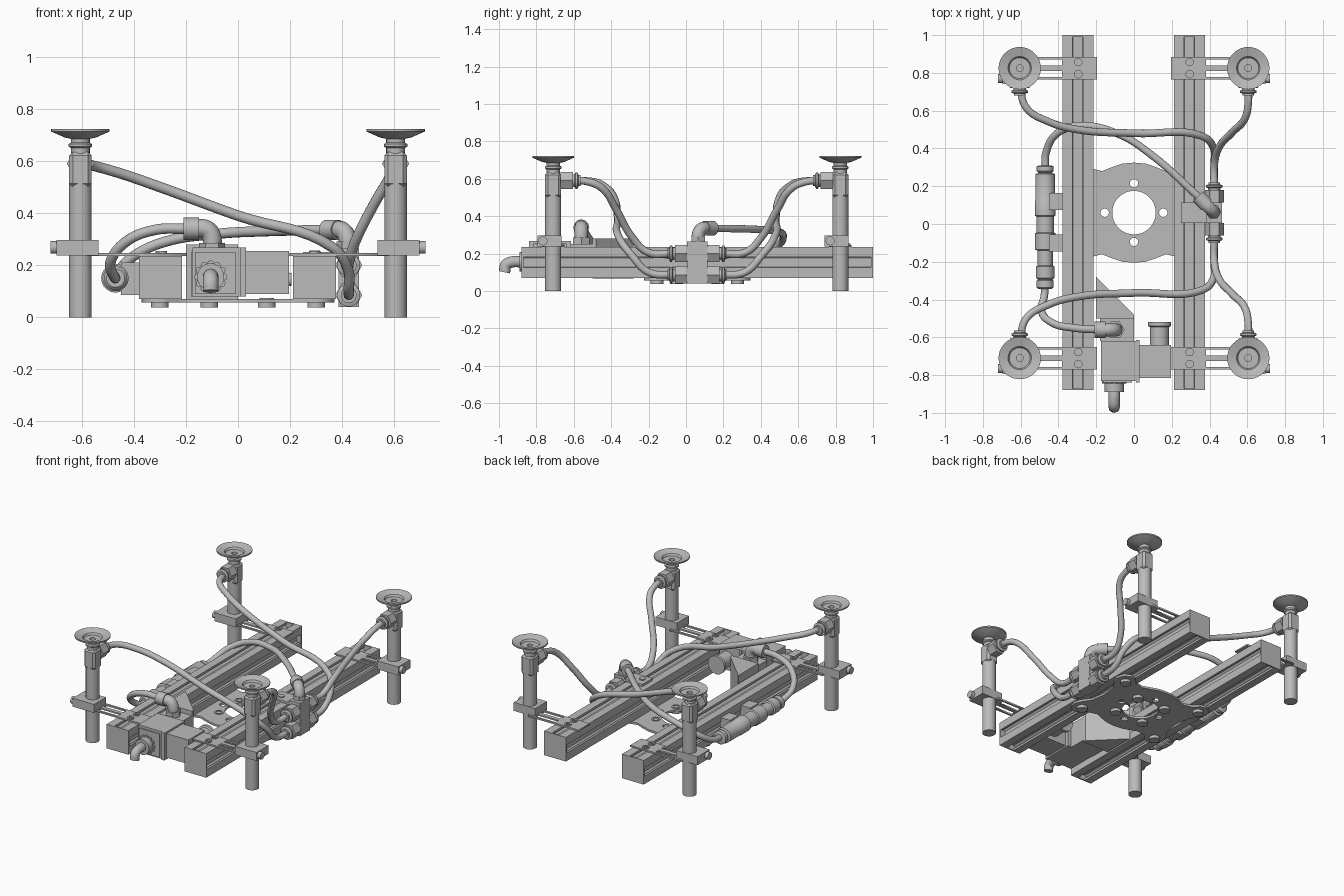
import bpy, bmesh, math
from mathutils import Vector, Matrix

if "Cube" in bpy.data.objects:
    bpy.data.objects.remove(bpy.data.objects["Cube"], do_unlink=True)

GREY = (0.5, 0.5, 0.5, 1)
mat = bpy.data.materials.new("plain_grey")
mat.use_nodes = True
mat.diffuse_color = GREY
mat.node_tree.nodes["Principled BSDF"].inputs["Base Color"].default_value = GREY


def finish(name, bm, smooth=False):
    bmesh.ops.recalc_face_normals(bm, faces=bm.faces)
    me = bpy.data.meshes.new(name)
    bm.to_mesh(me)
    bm.free()
    ob = bpy.data.objects.new(name, me)
    bpy.context.collection.objects.link(ob)
    me.materials.append(mat)
    if smooth:
        select(ob)
        bpy.ops.object.shade_smooth_by_angle(angle=math.radians(35))
    return ob


def select(ob):
    bpy.ops.object.select_all(action='DESELECT')
    ob.select_set(True)
    bpy.context.view_layer.objects.active = ob


def box(name, x, y, z, bevel=0):
    bm = bmesh.new()
    bmesh.ops.create_cube(bm, size=1)
    for v in bm.verts:
        v.co = [lo + (c + 0.5) * (hi - lo) for c, (lo, hi) in zip(v.co, (x, y, z))]
    if bevel:
        bmesh.ops.bevel(bm, geom=bm.edges[:], offset=bevel, segments=1, affect='EDGES')
    return finish(name, bm)


def lathe(name, origin, axis, profile, sides=32):
    """Spin (radius, distance) pairs round an axis through origin."""
    bm = bmesh.new()
    rings = []
    for r, h in profile:
        if r == 0:
            rings.append([bm.verts.new((0, 0, h))] * sides)
        else:
            rings.append([bm.verts.new((r * math.cos(a), r * math.sin(a), h))
                          for a in (math.tau * i / sides for i in range(sides))])
    for a, b in zip(rings, rings[1:]):
        for i in range(sides):
            j = (i + 1) % sides
            bm.faces.new(list(dict.fromkeys((a[i], a[j], b[j], b[i]))))
    turn = Vector((0, 0, 1)).rotation_difference(Vector(axis)).to_matrix().to_4x4()
    bm.transform(Matrix.Translation(origin) @ turn)
    return finish(name, bm, sides > 8)


def cyl(name, origin, axis, r, length, sides=32):
    return lathe(name, origin, axis, [(0, 0), (r, 0), (r, length), (0, length)], sides)


def to_mesh(ob):
    ob.data.materials.append(mat)
    select(ob)
    bpy.ops.object.convert(target='MESH')
    return bpy.context.object


def hose(name, points, r=0.02):
    cu = bpy.data.curves.new(name, 'CURVE')
    cu.dimensions = '3D'
    cu.bevel_depth, cu.bevel_resolution, cu.resolution_u = r, 4, 8
    cu.use_fill_caps = True
    sp = cu.splines.new('BEZIER')
    sp.bezier_points.add(len(points) - 1)
    for p, co in zip(sp.bezier_points, points):
        p.co = co
        p.handle_left_type = p.handle_right_type = 'AUTO'
    ob = bpy.data.objects.new(name, cu)
    bpy.context.collection.objects.link(ob)
    ob = to_mesh(ob)
    bpy.ops.object.shade_smooth_by_angle(angle=math.radians(40))


def flat_plate(name, loops, z, thick):
    """Filled sheet: first loop is the outline, the rest are holes."""
    cu = bpy.data.curves.new(name, 'CURVE')
    cu.dimensions, cu.fill_mode, cu.extrude = '2D', 'BOTH', thick / 2
    for loop in loops:
        sp = cu.splines.new('POLY')
        sp.points.add(len(loop) - 1)
        for p, (x, y) in zip(sp.points, loop):
            p.co = (x, y, 0, 1)
        sp.use_cyclic_u = True
    ob = bpy.data.objects.new(name, cu)
    ob.location.z = z + thick / 2
    bpy.context.collection.objects.link(ob)
    to_mesh(ob)


def circle(x, y, r, n=24):
    return [(x + r * math.cos(math.tau * i / n), y + r * math.sin(math.tau * i / n)) for i in range(n)]


def rect(x0, x1, y0, y1):
    return [(x0, y0), (x1, y0), (x1, y1), (x0, y1)]


def port(name, origin, axis, s=1):
    """Hex nut with a collar for a hose."""
    o, a = Vector(origin), Vector(axis)
    cyl(name + "_nut", o, a, 0.052 * s, 0.065 * s, 6)
    lathe(name + "_collar", o, a, [(0, 0), (0.03, 0.05), (0.034, 0.075), (0.044, 0.08),
                                   (0.044, 0.09), (0.03, 0.095), (0.03, 0.105), (0, 0.105)])


# Slotted rails with end caps
H, S, T, D = 0.0825, 0.028, 0.05, 0.035
quarter = [(H, -H), (H, -S), (H - 0.015, -S), (H - 0.015, -T), (H - D, -T / 2),
           (H - D, T / 2), (H - 0.015, T), (H - 0.015, S), (H, S)]
for side, cx in (("right", -0.297), ("left", 0.293)):
    bm = bmesh.new()
    pts = []
    for k in range(4):
        c, s = round(math.cos(k * math.pi / 2)), round(math.sin(k * math.pi / 2))
        pts += [(cx + c * u - s * v, 0.1525 + s * u + c * v) for u, v in quarter]
    f = bm.faces.new([bm.verts.new((x, -0.875, z)) for x, z in pts])
    out = bmesh.ops.extrude_face_region(bm, geom=[f])["geom"]
    bmesh.ops.translate(bm, verts=[g for g in out if isinstance(g, bmesh.types.BMVert)], vec=(0, 1.87, 0))
    finish(side + "_rail", bm)
    for end, y in (("front", -0.88), ("back", 0.99)):
        box(f"{side}_rail_{end}_cap", (cx - H, cx + H), (y, y + 0.01), (0.07, 0.235))

# Four suction legs with clamps and slotted brackets
cup = [(0, 0.62), (0.036, 0.62), (0.036, 0.65), (0.045, 0.655), (0.045, 0.665), (0.036, 0.67),
       (0.036, 0.685), (0.06, 0.69), (0.112, 0.713), (0.112, 0.722), (0.062, 0.708),
       (0.055, 0.695), (0.018, 0.695), (0.018, 0.67), (0, 0.67)]
for end, ly, inward in (("front", -0.71, 1), ("back", 0.825, -1)):
    for side, s in (("right", -1), ("left", 1)):
        n, lx = f"{end}_{side}", 0.605 * s
        cyl(n + "_leg", (lx, ly, 0), (0, 0, 1), 0.043, 0.52)
        box(n + "_head", (lx - 0.043, lx + 0.043), (ly - 0.043, ly + 0.043), (0.5, 0.635), 0.014)
        lathe(n + "_suction_cup", (lx, ly, 0), (0, 0, 1), cup, 40)
        port(n + "_head_port", (lx, ly + 0.04 * inward, 0.59), (0, inward, 0))
        box(n + "_clamp", sorted((0.535 * s, 0.697 * s)), (ly - 0.085, ly + 0.045), (0.238, 0.296))
        cyl(n + "_clamp_bolt", (0.69 * s, ly - 0.055, 0.268), (s, 0, 0), 0.024, 0.03)
        flat_plate(n + "_bracket", [rect(*sorted((0.195 * s, 0.58 * s)), ly - 0.06, ly + 0.06)] +
                   [rect(*sorted((0.38 * s, 0.53 * s)), ly + y0, ly + y0 + 0.032) for y0 in (-0.046, 0.014)],
                   0.236, 0.01)
        for dy in (-0.032, 0.032):
            lathe(f"{n}_bracket_bolt_{dy > 0}", (0.295 * s, ly + dy, 0.24), (0, 0, 1),
                  [(0, 0), (0.022, 0), (0.022, 0.014), (0.011, 0.014), (0.011, 0.008), (0, 0.008)], 20)

# Shaped centre plate with its bolts
CY = 0.06
q = [(0, 0.265), (0.06, 0.26), (0.12, 0.24), (0.17, 0.22), (0.23, 0.235), (0.27, 0.275), (0.31, 0.285),
     (0.355, 0.26), (0.37, 0.21), (0.35, 0.16), (0.31, 0.1), (0.295, 0)]
half = q + [(x, -y) for x, y in q[-2::-1]]
outline = [(x, y + CY) for x, y in half + [(-x, y) for x, y in half[-2:0:-1]]]
ring = [circle(x, CY + y, 0.022) for x, y in ((0.155, 0), (-0.155, 0), (0, 0.155), (0, -0.155))]
flat_plate("centre_plate", [outline, circle(0, CY, 0.115, 48)] + ring, 0.056, 0.014)
for sx in (-1, 1):
    for sy in (-1, 1):
        cyl("plate_corner_bolt", (0.3 * sx, CY + 0.215 * sy, 0.037), (0, 0, 1), 0.034, 0.02)
        lathe("plate_ring_bolt", (0.11 * sx, CY + 0.11 * sy, 0.037), (0, 0, 1),
              [(0, 0), (0.034, 0), (0.034, 0.02), (0.028, 0.02), (0.028, 0.037), (0.018, 0.037),
               (0.018, 0.03), (0, 0.03)])

# Valve between the rails
box("valve_body", (-0.175, 0.01), (-0.83, -0.62), (0.08, 0.267))
box("valve_front_panel", (-0.165, -0.01), (-0.838, -0.83), (0.09, 0.25))
box("valve_flange", (0.01, 0.03), (-0.84, -0.615), (0.08, 0.267))
box("valve_coil", (0.03, 0.195), (-0.815, -0.64), (0.09, 0.255))
box("valve_rear_block", (-0.18, 0), (-0.62, -0.5), (0.08, 0.25))
lathe("valve_knob", (0.135, -0.64, 0.17), (0, 1, 0),
      [(0, 0), (0.05, 0), (0.05, 0.095), (0.062, 0.1), (0.062, 0.12), (0, 0.12)], 24)
cyl("valve_plug", (0.17, -0.73, 0.145), (1, 0, 0), 0.025, 0.035)
bm = bmesh.new()
f = bm.faces.new([bm.verts.new((x, y, 0.067)) for x, y in ((-0.2, -0.5), (0, -0.5), (0, -0.48), (-0.2, -0.28))])
out = bmesh.ops.extrude_face_region(bm, geom=[f])["geom"]
bmesh.ops.translate(bm, verts=[g for g in out if isinstance(g, bmesh.types.BMVert)], vec=(0, 0, 0.213))
finish("corner_gusset", bm)

# Toothed front port and its elbow
cyl("front_port_ring", (-0.105, -0.89, 0.155), (0, 1, 0), 0.052, 0.06)
for i in range(12):
    a = math.tau * i / 12
    cyl("front_port_tooth", (-0.105 + 0.05 * math.cos(a), -0.845, 0.155 + 0.05 * math.sin(a)),
        (0, 1, 0), 0.014, 0.02, 8)
hose("front_elbow", [(-0.105, -0.87, 0.155), (-0.105, -0.93, 0.155), (-0.105, -0.962, 0.14),
                     (-0.105, -0.97, 0.1)], 0.03)

# Valve top elbow
cyl("valve_elbow_base", (-0.1, -0.56, 0.24), (0, 0, 1), 0.05, 0.045, 6)
hose("valve_elbow", [(-0.1, -0.56, 0.26), (-0.1, -0.56, 0.305), (-0.118, -0.56, 0.335),
                     (-0.17, -0.56, 0.34)], 0.036)
cyl("valve_elbow_nut", (-0.15, -0.56, 0.34), (-1, 0, 0), 0.043, 0.06, 12)

# Vacuum ejector beside the right rail
E = (-0.47, 0, 0.15)
lathe("ejector_body", E, (0, 1, 0),
      [(0, -0.345), (0.035, -0.345), (0.045, -0.335), (0.045, -0.3), (0.038, -0.295), (0.05, -0.285),
       (0.05, -0.225), (0.04, -0.22), (0.04, -0.14), (0.055, -0.135), (0.055, -0.05), (0.047, -0.045),
       (0.047, 0.04), (0.055, 0.045), (0.055, 0.12), (0.052, 0.125), (0.052, 0.265), (0.035, 0.27),
       (0.045, 0.28), (0.045, 0.305), (0.03, 0.31), (0, 0.31)])
for y in (-0.1, 0.12):
    box("ejector_mount", (-0.45, -0.375), (y - 0.045, y + 0.045), (0.085, 0.21))

# Manifold on the left rail with four ports and a top elbow
box("manifold", (0.385, 0.465), (0.005, 0.115), (0.04, 0.265))
box("manifold_bracket", (0.25, 0.4), (0.005, 0.115), (0.235, 0.25))
cyl("manifold_bracket_bolt", (0.295, 0.05, 0.245), (0, 0, 1), 0.02, 0.012)
for z in (0.085, 0.2):
    port("manifold_back_port", (0.425, 0.115, z), (0, 1, 0))
    port("manifold_front_port", (0.425, 0.005, z), (0, -1, 0))
cyl("manifold_elbow_base", (0.42, 0.065, 0.26), (0, 0, 1), 0.042, 0.03, 6)
hose("manifold_elbow", [(0.42, 0.065, 0.26), (0.42, 0.065, 0.3), (0.405, 0.08, 0.33),
                        (0.36, 0.125, 0.335)], 0.034)
cyl("manifold_elbow_nut", (0.385, 0.1, 0.335), (-0.7, 0.7, 0), 0.04, 0.065, 12)

# Hoses
hose("valve_hose", [(-0.19, -0.56, 0.34), (-0.32, -0.55, 0.335), (-0.43, -0.525, 0.29),
                    (-0.49, -0.46, 0.21), (-0.475, -0.38, 0.155), (-0.47, -0.32, 0.15)])
hose("ejector_hose", [(-0.47, 0.28, 0.15), (-0.465, 0.38, 0.165), (-0.4, 0.485, 0.235), (-0.28, 0.52, 0.29),
                      (-0.08, 0.475, 0.32), (0.1, 0.36, 0.33), (0.345, 0.14, 0.335)])
for end, y0, d in (("back", 0.115, 1), ("front", 0, -1)):
    near = [(0.425, 0.07, 0.2), (0.425, 0.2, 0.205), (0.45, 0.29, 0.29), (0.52, 0.37, 0.43),
            (0.59, 0.45, 0.55), (0.605, 0.53, 0.585), (0.605, 0.61, 0.59)]
    far = [(0.425, 0.07, 0.085), (0.425, 0.2, 0.1), (0.42, 0.29, 0.19), (0.36, 0.35, 0.27), (0, 0.365, 0.39),
           (-0.3, 0.385, 0.5), (-0.46, 0.43, 0.555), (-0.57, 0.5, 0.585), (-0.605, 0.61, 0.59)]
    hose(end + "_left_hose", [(x, y0 + d * y, z) for x, y, z in near])
    hose(end + "_right_hose", [(x, y0 + d * y, z) for x, y, z in far])
